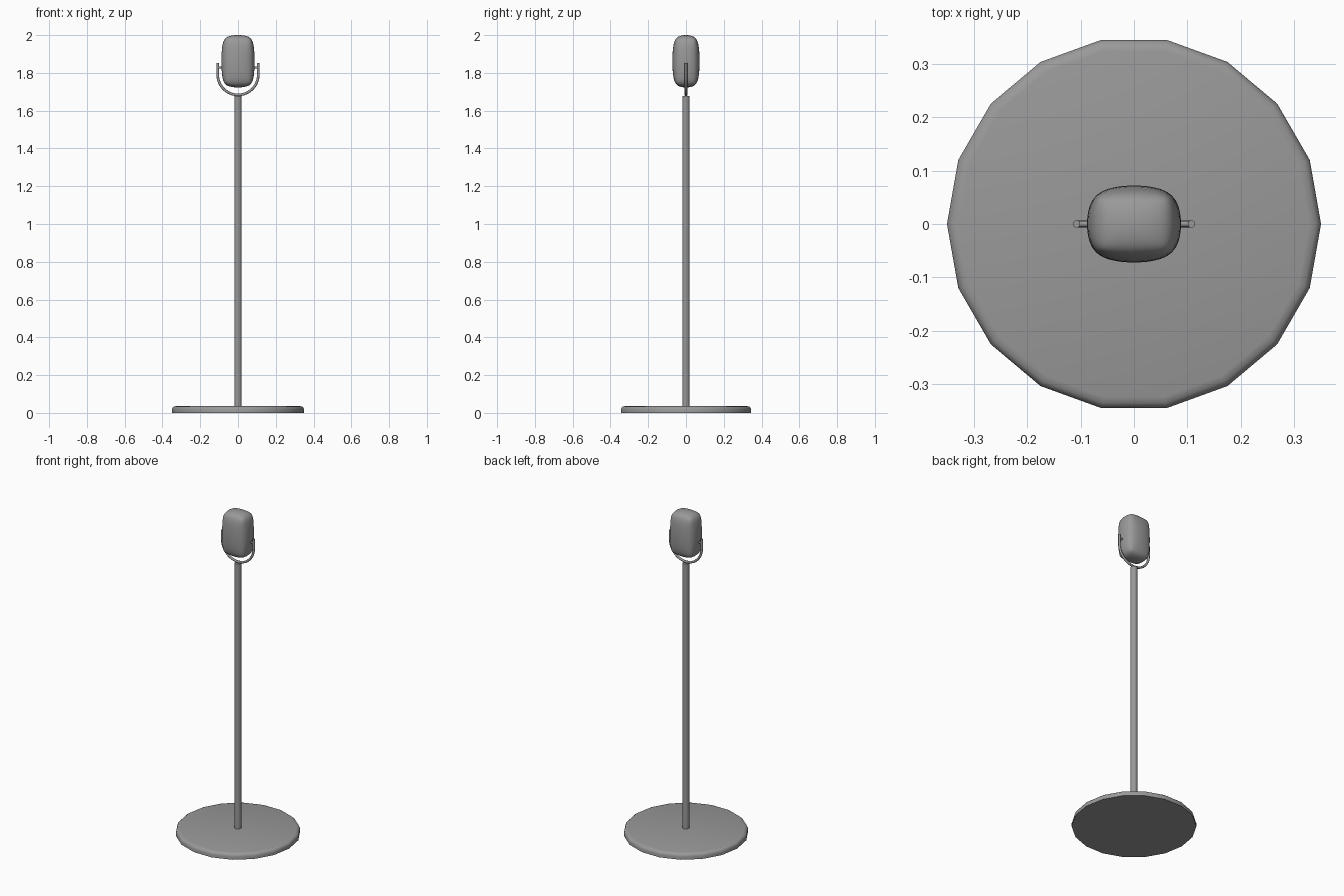
import bpy, bmesh
from math import pi, sin, cos, radians
from mathutils import Matrix

if "Cube" in bpy.data.objects:
    bpy.data.objects.remove(bpy.data.objects["Cube"])

dark = bpy.data.materials.new("dark_grey")
dark.diffuse_color = (0.32, 0.32, 0.32, 1)
dark.use_nodes = True
dark.node_tree.nodes["Principled BSDF"].inputs["Base Color"].default_value = dark.diffuse_color


def finish(name, bm, angle=40):
    bmesh.ops.recalc_face_normals(bm, faces=bm.faces[:])
    me = bpy.data.meshes.new(name)
    bm.to_mesh(me)
    bm.free()
    me.materials.append(dark)
    ob = bpy.data.objects.new(name, me)
    bpy.context.collection.objects.link(ob)
    bpy.ops.object.select_all(action='DESELECT')
    ob.select_set(True)
    bpy.context.view_layer.objects.active = ob
    bpy.ops.object.shade_smooth_by_angle(angle=radians(angle))
    return ob


def lathe(name, profile, sides, matrix=Matrix()):
    """Closed solid of revolution about z from (radius, height) pairs."""
    bm = bmesh.new()
    rings = [[bm.verts.new((r * cos(2 * pi * i / sides), r * sin(2 * pi * i / sides), z))
              for i in range(sides)] for r, z in profile]
    for a, b in zip(rings, rings[1:]):
        for i in range(sides):
            j = (i + 1) % sides
            bm.faces.new((a[i], a[j], b[j], b[i]))
    bm.faces.new(rings[0][::-1])
    bm.faces.new(rings[-1])
    bm.transform(matrix)
    return finish(name, bm)


# Round floor plate with a softened top rim
lathe("base_plate", [(0.35, 0), (0.35, 0.018), (0.347, 0.027), (0.34, 0.033), (0.328, 0.036)], 18)

# Upright pole
lathe("pole", [(0.019, 0.03), (0.019, 1.677)], 16)

# Soft microphone head: chamfered block, subdivided
bm = bmesh.new()
bmesh.ops.create_cube(bm, size=1)
bm.transform(Matrix.Diagonal((0.176, 0.144, 0.277, 1)))
bmesh.ops.bevel(bm, geom=bm.edges[:], offset=0.036, segments=1, affect='EDGES')
head = finish("microphone_head", bm, 180)
soften = head.modifiers.new("soften", 'SUBSURF')
soften.levels = soften.render_levels = 3
bpy.ops.object.modifier_apply(modifier="soften")
extent = [max(abs(v.co[k]) for v in head.data.vertices) for k in range(3)]
fit = [half / e for half, e in zip((0.088, 0.072, 0.1385), extent)]
head.data.transform(Matrix.Translation((0, 0, 1.8615)) @ Matrix.Diagonal((*fit, 1)))

# U-shaped yoke: tube swept along a half circle with straight tips
R, ZC, TUBE, SIDES = 0.1075, 1.791, 0.007, 10
path = [(-R, 1.852, pi)]
path += [(R * cos(a), ZC + R * sin(a), a) for a in (pi + pi * k / 24 for k in range(25))]
path += [(R, 1.852, 0)]
bm = bmesh.new()
rings = []
for x, z, a in path:
    ring = []
    for i in range(SIDES):
        t = 2 * pi * i / SIDES
        d = TUBE * cos(t)
        ring.append(bm.verts.new((x + d * cos(a), TUBE * sin(t), z + d * sin(a))))
    rings.append(ring)
for a, b in zip(rings, rings[1:]):
    for i in range(SIDES):
        j = (i + 1) % SIDES
        bm.faces.new((a[i], a[j], b[j], b[i]))
bm.faces.new(rings[0])
bm.faces.new(rings[-1])
finish("yoke", bm)

# Pivot pins joining the yoke to the head
for side, label in ((1, "right"), (-1, "left")):
    turn = Matrix.Translation((0, 0, 1.828)) @ Matrix.Rotation(side * pi / 2, 4, 'Y')
    lathe("pivot_pin_" + label, [(0.006, 0.08), (0.006, 0.1075)], 10, turn)
